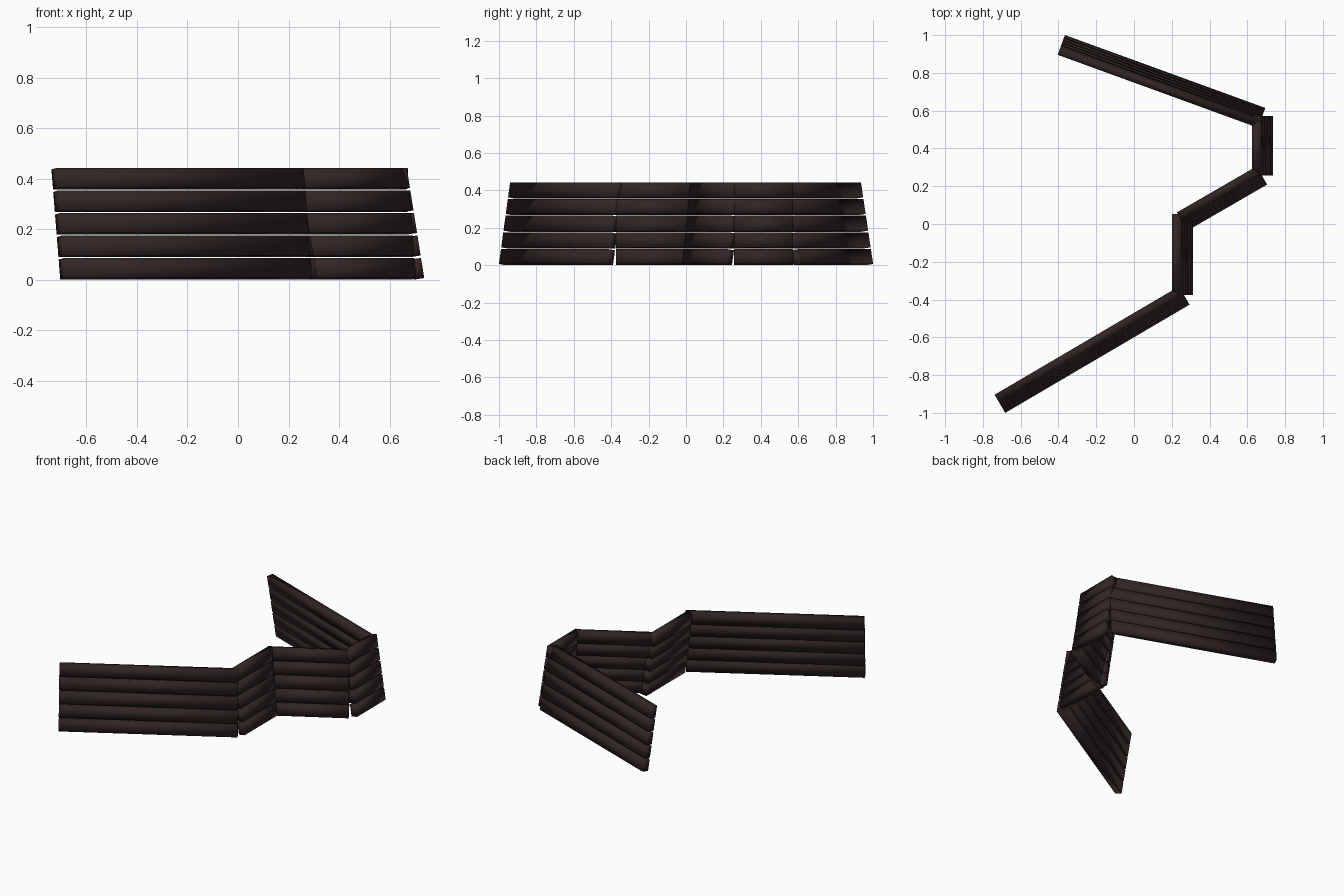
import bpy
import bmesh
import math
from mathutils import Matrix, Vector

if "Cube" in bpy.data.objects:
    bpy.data.objects.remove(bpy.data.objects["Cube"])

LEAN = math.radians(9)      # walls lean inwards
THICK = 0.043
SLOPE_H = 0.4417            # wall height measured along the lean
ROWS = 5
GAP = 0.0095
PLANK_H = (SLOPE_H - GAP * (ROWS - 1)) / ROWS
MID_Z = (SLOPE_H * math.cos(LEAN) + THICK * math.sin(LEAN)) / 2

wood = bpy.data.materials.new("dark brown wood")
wood.diffuse_color = (0.031, 0.018, 0.018, 1)
wood.use_nodes = True
wood.node_tree.nodes["Principled BSDF"].inputs["Base Color"].default_value = wood.diffuse_color


def leaning_wall(name, start, end):
    """Stack of planks from start to end, top leaning to the left of travel."""
    a, b = Vector(start), Vector(end)
    d = b - a
    mid = (a + b) / 2
    place = (Matrix.Translation((mid.x, mid.y, MID_Z))
             @ Matrix.Rotation(math.atan2(d.y, d.x), 4, 'Z')
             @ Matrix.Rotation(-LEAN, 4, 'X'))
    bm = bmesh.new()
    for i in range(ROWS):
        z = -SLOPE_H / 2 + PLANK_H / 2 + i * (PLANK_H + GAP)
        plank = (place @ Matrix.Translation((0, 0, z))
                 @ Matrix.Diagonal((d.length, THICK, PLANK_H, 1)))
        bmesh.ops.create_cube(bm, size=1, matrix=plank)
    for f in bm.faces:
        f.smooth = True      # soft, rounded-looking planks
    mesh = bpy.data.meshes.new(name)
    bm.to_mesh(mesh)
    bm.free()
    mesh.materials.append(wood)
    obj = bpy.data.objects.new(name, mesh)
    bpy.context.collection.objects.link(obj)


# zig-zag run of five walls, front to back
leaning_wall("front_long_wall", (-0.71, -0.952), (0.266, -0.379))
leaning_wall("front_short_wall", (0.257, -0.375), (0.257, 0.052))
leaning_wall("middle_wall", (0.255, 0.013), (0.677, 0.257))
leaning_wall("back_short_wall", (0.681, 0.257), (0.681, 0.572))
leaning_wall("back_long_wall", (0.676, 0.562), (-0.385, 0.948))
